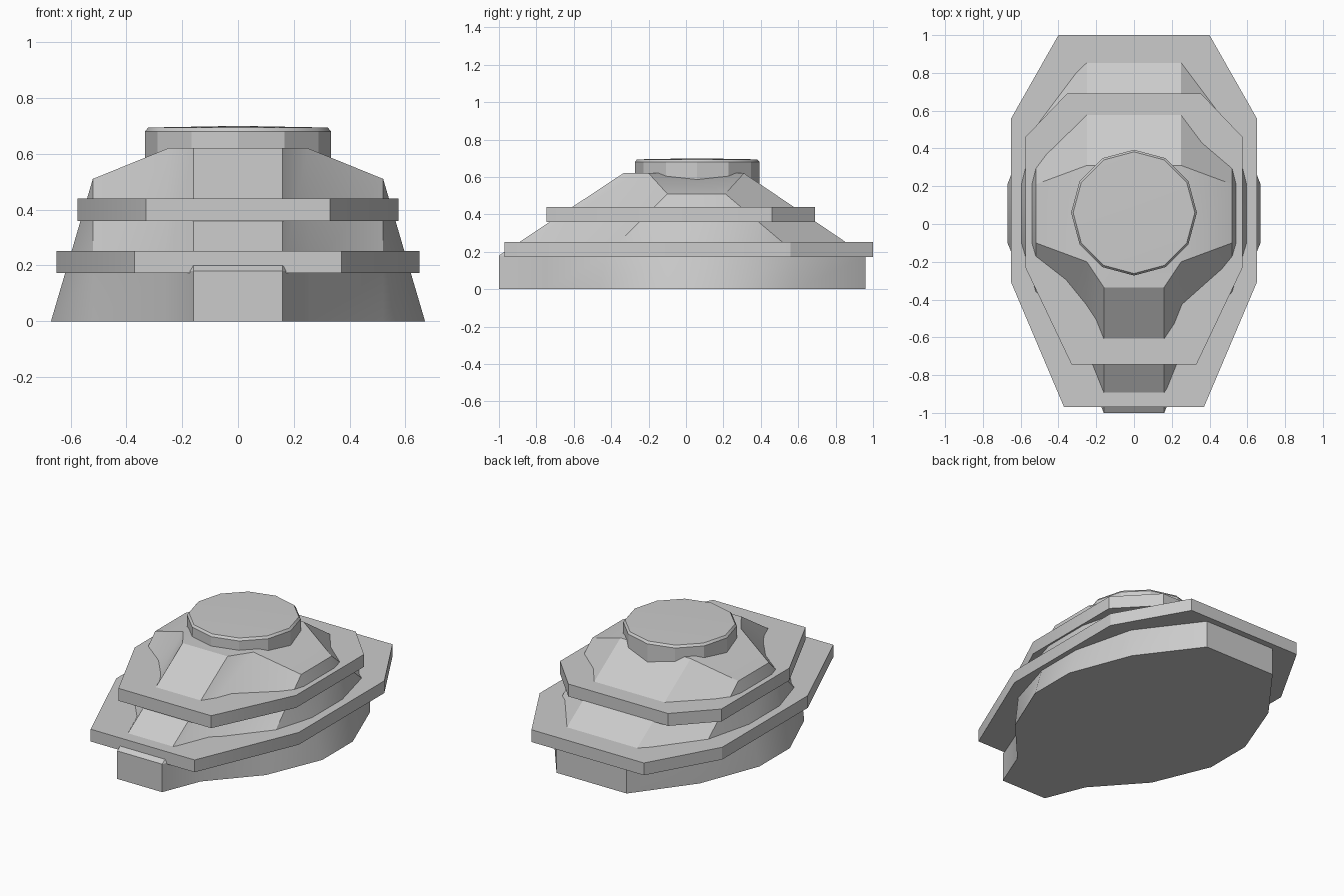
import bpy, bmesh, math

if "Cube" in bpy.data.objects:
    bpy.data.objects.remove(bpy.data.objects["Cube"])


def make(name, bm):
    bmesh.ops.remove_doubles(bm, verts=bm.verts, dist=0.0005)
    bmesh.ops.recalc_face_normals(bm, faces=bm.faces)
    mesh = bpy.data.meshes.new(name)
    bm.to_mesh(mesh)
    bm.free()
    ob = bpy.data.objects.new(name, mesh)
    bpy.context.collection.objects.link(ob)
    bpy.ops.object.select_all(action='DESELECT')
    bpy.context.view_layer.objects.active = ob
    ob.select_set(True)
    bpy.ops.object.shade_smooth_by_angle(angle=math.radians(28))
    return ob


def poly(bm, pts):
    # face from points, dropping repeated corners
    pts = [p for i, p in enumerate(pts) if p not in pts[:i]]
    bm.faces.new([bm.verts.new(p) for p in pts])


def plate(name, half, z0, z1):
    # mirrored outline extruded upwards
    outline = half + [(-x, y) for x, y in reversed(half)]
    bm = bmesh.new()
    poly(bm, [(x, y, z0) for x, y in outline])
    ext = bmesh.ops.extrude_face_region(bm, geom=bm.faces[:])
    for v in ext['geom']:
        if isinstance(v, bmesh.types.BMVert):
            v.co.z = z1
    return make(name, bm)


# Sloped body: right-hand columns from front to back (bottom, middle, top)
cols = [
    [(.16, -1, 0), (.16, -1, .18), (.16, -.335, .62)],
    [(.26, -.75, 0), (.26, -.75, .18), (.25, -.20, .62)],
    [(.52, -.46, 0), (.52, -.43, .18), (.52, -.10, .51)],
    [(.67, -.10, 0), (.617, -.10, .18), (.52, -.10, .51)],
    [(.67, .21, 0), (.617, .21, .18), (.52, .21, .51)],
    [(.52, .60, 0), (.52, .60, .18), (.52, .21, .51)],
    [(.25, .96, 0), (.25, .96, .18), (.25, .31, .62)],
]


def flip(p):
    return (-p[0], p[1], p[2])


ring = cols + [[flip(p) for p in c] for c in reversed(cols)]
bm = bmesh.new()
for i, a in enumerate(ring):
    b = ring[(i + 1) % len(ring)]
    for k in (0, 1):
        poly(bm, [a[k], b[k], b[k + 1], a[k + 1]])
poly(bm, [c[0] for c in ring])
shoulder = [cols[i][2] for i in (1, 2, 4, 6)]
poly(bm, shoulder)
poly(bm, [flip(p) for p in shoulder])
deck = [cols[i][2] for i in (0, 1, 6)]
poly(bm, deck + [flip(p) for p in reversed(deck)])
make("sloped_body", bm)

# Two flat eight-sided plates
plate("lower_plate", [(.37, -.97), (.65, -.31), (.65, .56), (.40, 1.0)], .173, .252)
plate("upper_plate", [(.33, -.745), (.575, -.23), (.575, .46), (.355, .69)], .36, .44)

# Twelve-sided cap with a chamfered, slightly domed top
bm = bmesh.new()
n = 12


def cap_ring(r, z):
    return [(r * math.cos(i * math.tau / n), .06 + r * math.sin(i * math.tau / n), z)
            for i in range(n)]


rings = [cap_ring(.333, .55), cap_ring(.333, .68), cap_ring(.322, .694)]
for lo, hi in zip(rings, rings[1:]):
    for i in range(n):
        j = (i + 1) % n
        poly(bm, [lo[i], lo[j], hi[j], hi[i]])
for i in range(n):
    poly(bm, [rings[-1][i], rings[-1][(i + 1) % n], (0, .06, .70)])
poly(bm, rings[0])
make("round_cap", bm)
